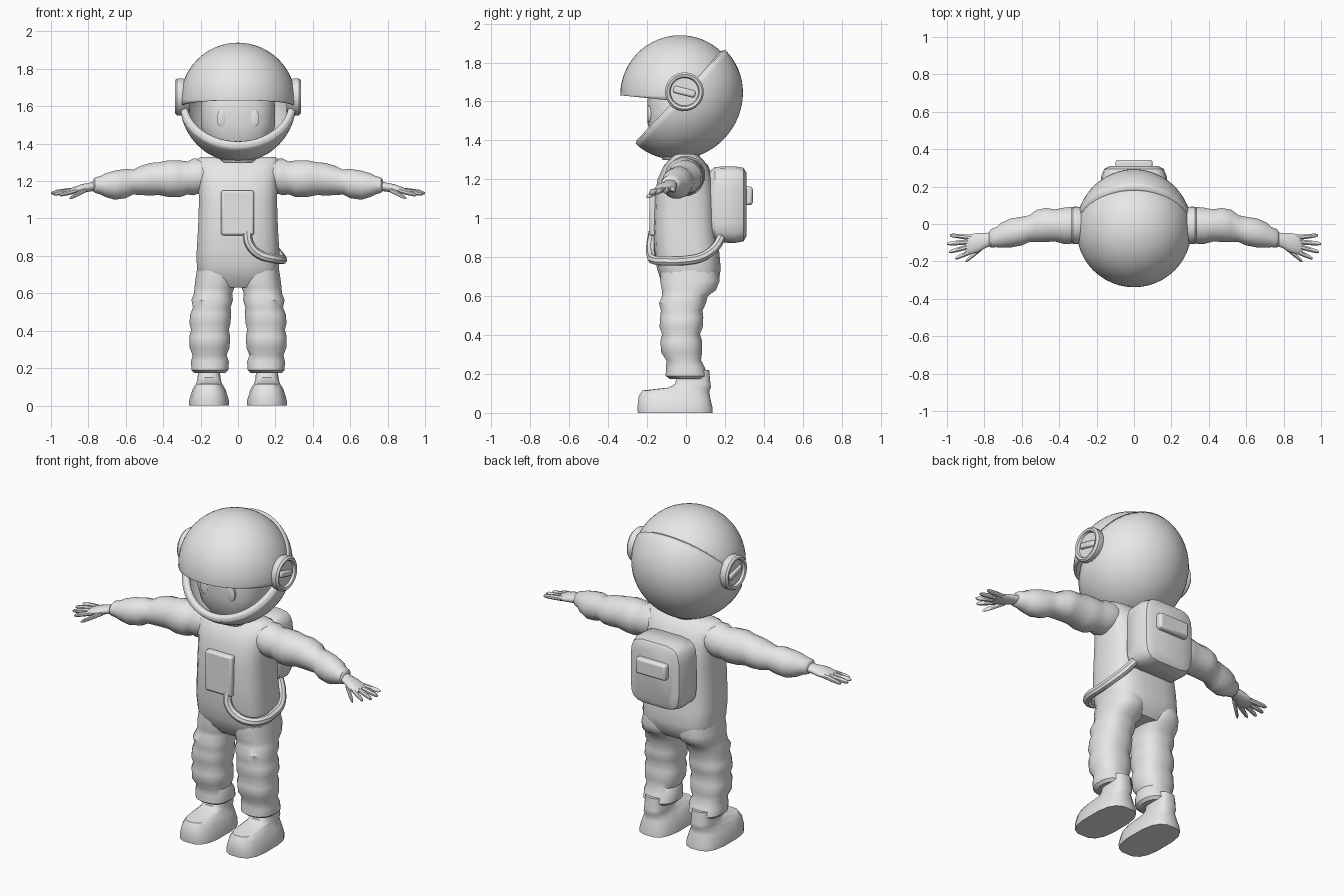
import bpy, bmesh, math
from mathutils import Vector, Matrix

grey = bpy.data.materials.new("suit_grey")
grey.diffuse_color = (0.8, 0.8, 0.8, 1)


def finish(obj, mirror=False, angle=40):
    if not obj.data.materials:
        obj.data.materials.append(grey)
    bpy.ops.object.select_all(action='DESELECT')
    obj.select_set(True)
    bpy.context.view_layer.objects.active = obj
    bpy.ops.object.shade_smooth_by_angle(angle=math.radians(angle))
    if mirror:
        obj.modifiers.new("mirror", 'MIRROR').use_mirror_merge = False
    return obj


def from_bmesh(name, bm, **kw):
    bmesh.ops.recalc_face_normals(bm, faces=bm.faces)
    mesh = bpy.data.meshes.new(name)
    bm.to_mesh(mesh)
    bm.free()
    obj = bpy.data.objects.new(name, mesh)
    bpy.context.collection.objects.link(obj)
    return finish(obj, **kw)


def loft(name, axis, rings, power=2.0, segs=16, **kw):
    """Skin superellipse rings (x, y, z, half_u, half_v) stacked along an axis."""
    u, v = {'X': ((0, 1, 0), (0, 0, 1)), 'Y': ((1, 0, 0), (0, 0, 1)),
            'Z': ((1, 0, 0), (0, 1, 0))}[axis]
    u, v = Vector(u), Vector(v)
    bm = bmesh.new()
    loops = []
    for x, y, z, hu, hv in rings:
        loop = []
        for i in range(segs):
            a = 2 * math.pi * (i + 0.5) / segs
            c, s = math.cos(a), math.sin(a)
            cu = math.copysign(abs(c) ** (2 / power), c) * hu
            sv = math.copysign(abs(s) ** (2 / power), s) * hv
            loop.append(bm.verts.new(Vector((x, y, z)) + u * cu + v * sv))
        loops.append(loop)
    for a, b in zip(loops, loops[1:]):
        for i in range(segs):
            j = (i + 1) % segs
            bm.faces.new((a[i], a[j], b[j], b[i]))
    bm.faces.new(loops[0])
    bm.faces.new(loops[-1])
    return from_bmesh(name, bm, **kw)


def block(name, center, size, bevel, rot=(0, 0, 0), mirror=False):
    bpy.ops.mesh.primitive_cube_add(size=1, location=(0, 0, 0))
    obj = bpy.context.object
    obj.name = name
    turn = Matrix.Rotation(rot[0], 4, 'X') @ Matrix.Rotation(rot[2], 4, 'Z')
    obj.data.transform(Matrix.Translation(center) @ turn @ Matrix.Diagonal((*size, 1)))
    mod = obj.modifiers.new("bevel", 'BEVEL')
    mod.width, mod.segments = bevel, 2
    return finish(obj, mirror)


def cut_sphere(name, matrix, planes, thickness):
    """Sphere trimmed to the positive side of each plane, given a wall thickness."""
    bm = bmesh.new()
    bmesh.ops.create_uvsphere(bm, u_segments=48, v_segments=32, radius=1, matrix=matrix)
    for co, no in planes:
        bmesh.ops.bisect_plane(bm, geom=bm.verts[:] + bm.edges[:] + bm.faces[:], dist=1e-5,
                               plane_co=co, plane_no=no, clear_inner=True)
    obj = from_bmesh(name, bm)
    mod = obj.modifiers.new("wall", 'SOLIDIFY')
    mod.thickness, mod.offset = thickness, -1
    return obj


# Helmet: tilted back shell with rounded rim, and raised visor
down_back = Vector((0, 0.726, -0.688))
shell_center = Vector((0, -0.03, 1.625))
tilt = Matrix.Translation(shell_center) @ Matrix.Rotation(math.atan2(-0.726, -0.688), 4, 'X')
cut_sphere("helmet_shell", tilt @ Matrix.Diagonal((0.312, 0.333, 0.313, 1)),
           [(shell_center, down_back)], 0.03)
bpy.ops.mesh.primitive_torus_add(major_radius=0.3, minor_radius=0.021,
                                 major_segments=48, minor_segments=10)
rim = bpy.context.object
rim.name = "helmet_rim"
rim.data.transform(tilt @ Matrix.Translation((0, 0, 0.012)) @ Matrix.Diagonal((0.97, 1.035, 1, 1)))
finish(rim)
cut_sphere("visor", Matrix.Translation((0, -0.03, 1.632)) @ Matrix.Scale(0.308, 4),
           [((0, 0, 1.597), (0, 0.035, 0.34)),
            (shell_center + down_back * 0.012, -down_back)], 0.015)

# Side hubs with a slanted bar
loft("helmet_hub", 'X', [(x, -0.008, 1.65, r, r) for x, r in
     [(0.26, 0.085), (0.295, 0.1), (0.325, 0.1), (0.336, 0.09), (0.332, 0.077), (0.318, 0.072)]],
     segs=24, mirror=True)
block("hub_bar", (0.32, -0.008, 1.65), (0.024, 0.115, 0.036), 0.01,
      rot=(math.radians(-14), 0, 0), mirror=True)

# Head and eyes
loft("head", 'Z', [(0, -0.03, z, a, b) for z, a, b in
     [(1.30, 0.09, 0.09), (1.36, 0.13, 0.12), (1.42, 0.18, 0.155), (1.50, 0.2, 0.17),
      (1.60, 0.2, 0.17), (1.70, 0.18, 0.155), (1.78, 0.13, 0.11), (1.82, 0.05, 0.05)]],
     power=2.5, segs=24)
loft("eye", 'Y', [(0.09, -0.18, 1.535, 0.024, 0.044), (0.09, -0.195, 1.535, 0.024, 0.044),
                  (0.09, -0.199, 1.535, 0.014, 0.034)], mirror=True)

# Torso
loft("torso", 'Z', [(0, y, z, a, b) for z, y, a, b in
     [(0.63, 0.02, 0.15, 0.11), (0.68, 0.02, 0.21, 0.15), (0.74, 0.015, 0.222, 0.165),
      (0.82, 0.005, 0.223, 0.168), (0.95, -0.005, 0.215, 0.163), (1.10, -0.005, 0.21, 0.158),
      (1.20, -0.003, 0.215, 0.145), (1.27, 0, 0.222, 0.115), (1.315, 0, 0.22, 0.075),
      (1.33, 0, 0.2, 0.05)]], power=3.2, segs=20)

# Padded legs with creases
loft("leg", 'Z', [(x, y, z, a, b) for z, x, y, a, b in
     [(0.76, 0.115, 0.015, 0.1, 0.14), (0.68, 0.118, 0.02, 0.11, 0.155),
      (0.63, 0.126, 0.015, 0.108, 0.14), (0.60, 0.133, -0.005, 0.103, 0.118),
      (0.565, 0.138, -0.018, 0.112, 0.122), (0.525, 0.14, -0.022, 0.102, 0.108),
      (0.49, 0.146, -0.022, 0.11, 0.112), (0.44, 0.15, -0.025, 0.111, 0.112),
      (0.405, 0.15, -0.025, 0.102, 0.098), (0.37, 0.151, -0.025, 0.11, 0.108),
      (0.31, 0.152, -0.022, 0.108, 0.106), (0.27, 0.152, -0.012, 0.092, 0.09),
      (0.235, 0.15, -0.003, 0.102, 0.1), (0.19, 0.15, 0.002, 0.1, 0.108),
      (0.175, 0.15, 0.005, 0.085, 0.09)]], power=2.4, segs=20, mirror=True)

# Shoes
loft("shoe", 'Z', [(0.155, y, z, a, b) for z, y, a, b in
     [(0, -0.055, 0.108, 0.195), (0.03, -0.057, 0.107, 0.195), (0.085, -0.06, 0.09, 0.185),
      (0.115, -0.052, 0.072, 0.175), (0.13, 0.02, 0.066, 0.11), (0.15, 0.035, 0.062, 0.092),
      (0.22, 0.04, 0.056, 0.08)]], power=2.9, mirror=True)

# Puffy arms
loft("arm", 'X', [
    (0.18, 0, 1.23, 0.095, 0.09), (0.24, 0, 1.222, 0.1, 0.1), (0.27, 0, 1.217, 0.09, 0.09),
    (0.31, -0.005, 1.212, 0.1, 0.1), (0.37, -0.01, 1.213, 0.1, 0.1),
    (0.42, -0.008, 1.213, 0.088, 0.09), (0.47, -0.005, 1.21, 0.092, 0.088),
    (0.52, -0.01, 1.203, 0.088, 0.08), (0.56, -0.025, 1.195, 0.073, 0.068),
    (0.60, -0.038, 1.187, 0.078, 0.08), (0.66, -0.048, 1.178, 0.079, 0.079),
    (0.71, -0.06, 1.178, 0.068, 0.064), (0.735, -0.07, 1.178, 0.055, 0.05),
    (0.765, -0.077, 1.178, 0.05, 0.042), (0.775, -0.08, 1.176, 0.036, 0.03)],
    mirror=True)

# Hands: palm, four fingers and thumb
loft("palm", 'X', [
    (0.75, -0.078, 1.177, 0.036, 0.028), (0.79, -0.087, 1.168, 0.04, 0.024),
    (0.835, -0.1, 1.16, 0.053, 0.024), (0.88, -0.109, 1.15, 0.054, 0.018),
    (0.9, -0.11, 1.147, 0.046, 0.011)], mirror=True)
fingers = {"little_finger": ((0.87, -0.072, 1.152), (0.985, -0.06, 1.142)),
           "ring_finger": ((0.88, -0.095, 1.15), (1.0, -0.106, 1.135)),
           "middle_finger": ((0.88, -0.12, 1.15), (0.99, -0.15, 1.13)),
           "index_finger": ((0.86, -0.143, 1.15), (0.955, -0.184, 1.125)),
           "thumb": ((0.81, -0.125, 1.155), (0.9, -0.2, 1.108))}
for name, (base, tip) in fingers.items():
    base, tip = Vector(base), Vector(tip)
    loft(name, 'X', [(*base.lerp(tip, t), r, r) for t, r in
         [(0, 0.015), (0.5, 0.014), (0.88, 0.011), (1, 0.005)]], segs=8, mirror=True)

# Backpack with rear unit
loft("backpack", 'Y', [(0, y, 1.07, a, b) for y, a, b in
     [(0.12, 0.15, 0.17), (0.15, 0.176, 0.195), (0.25, 0.178, 0.198),
      (0.295, 0.16, 0.19), (0.31, 0.13, 0.165)]], power=5, segs=20)
block("backpack_unit", (0, 0.31, 1.115), (0.2, 0.066, 0.095), 0.014)

# Chest panel and the hose running round to the backpack
block("chest_panel", (-0.002, -0.165, 1.03), (0.176, 0.045, 0.24), 0.012)
curve = bpy.data.curves.new("hose", 'CURVE')
curve.dimensions = '3D'
curve.bevel_depth, curve.bevel_resolution, curve.resolution_u = 0.024, 2, 6
path = [(0.05, -0.168, 0.93), (0.06, -0.18, 0.865), (0.11, -0.178, 0.81), (0.19, -0.16, 0.785),
        (0.232, -0.1, 0.78), (0.236, 0, 0.783), (0.225, 0.08, 0.8), (0.185, 0.15, 0.85),
        (0.15, 0.18, 0.9)]
spline = curve.splines.new('BEZIER')
spline.bezier_points.add(len(path) - 1)
for point, co in zip(spline.bezier_points, path):
    point.co = co
    point.handle_left_type = point.handle_right_type = 'AUTO'
hose = bpy.data.objects.new("hose", curve)
bpy.context.collection.objects.link(hose)
bpy.ops.object.select_all(action='DESELECT')
hose.select_set(True)
bpy.context.view_layer.objects.active = hose
bpy.ops.object.convert(target='MESH')
finish(bpy.context.object)
